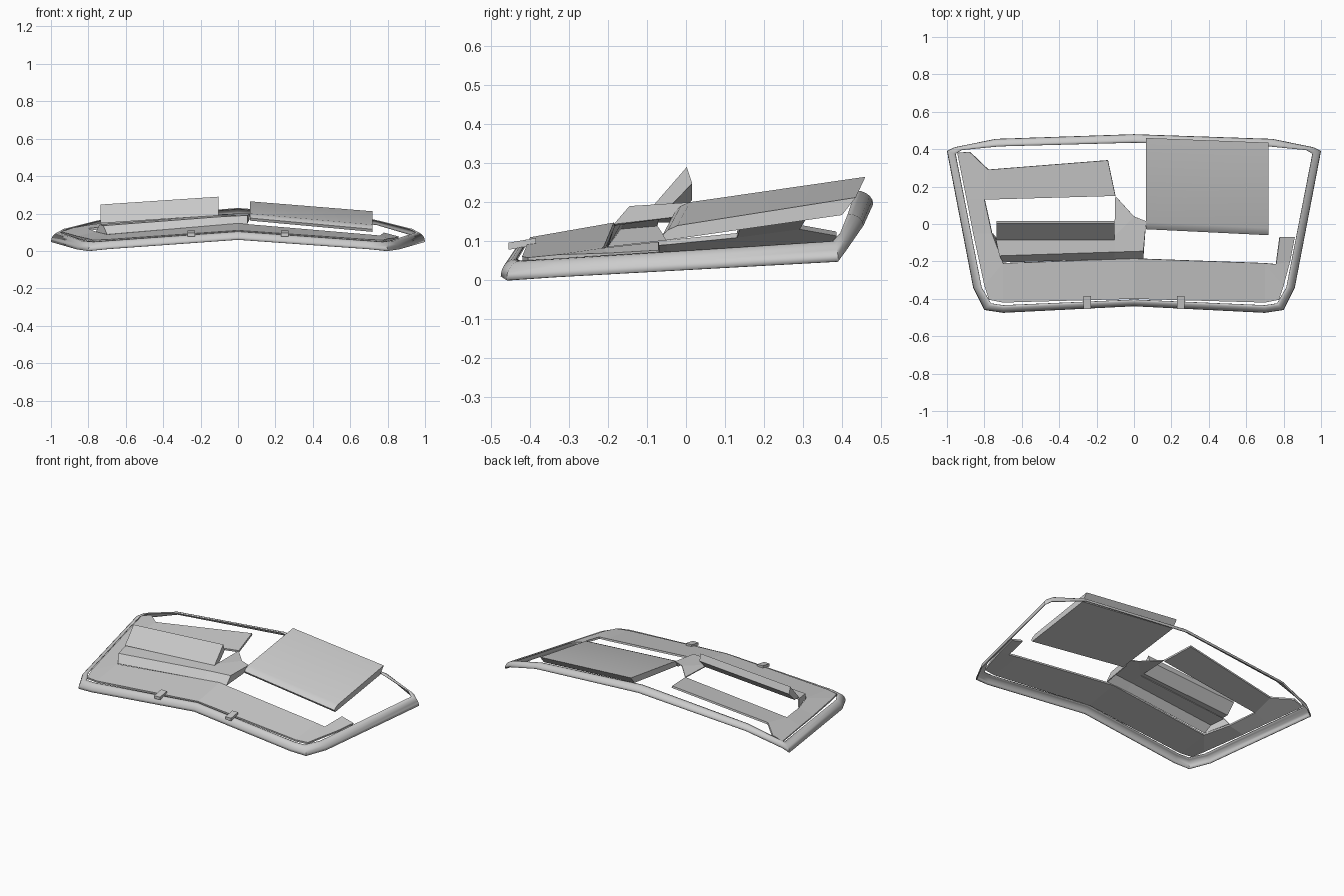
import bpy, bmesh, math
from mathutils import Vector

cube = bpy.data.objects.get("Cube")
if cube:
    bpy.data.objects.remove(cube)

grey = bpy.data.materials.new("plain_grey")
grey.use_nodes = True
grey.diffuse_color = (0.6, 0.6, 0.6, 1)
grey.node_tree.nodes["Principled BSDF"].inputs["Base Color"].default_value = (0.6, 0.6, 0.6, 1)


def build(name, faces, thickness=0, smooth=None):
    """Mesh from a list of point loops, welded, optionally given thickness."""
    bm = bmesh.new()
    for loop in faces:
        bm.faces.new([bm.verts.new(p) for p in loop])
    bmesh.ops.remove_doubles(bm, verts=bm.verts, dist=0.0005)
    bmesh.ops.recalc_face_normals(bm, faces=bm.faces)
    if thickness and sum(f.normal.z for f in bm.faces) < 0:
        bmesh.ops.reverse_faces(bm, faces=bm.faces)
    mesh = bpy.data.meshes.new(name)
    bm.to_mesh(mesh)
    bm.free()
    mesh.materials.append(grey)
    obj = bpy.data.objects.new(name, mesh)
    bpy.context.collection.objects.link(obj)
    if thickness:
        mod = obj.modifiers.new("thickness", 'SOLIDIFY')
        mod.thickness = thickness
        mod.offset = -1
    if smooth:
        bpy.ops.object.select_all(action='DESELECT')
        obj.select_set(True)
        bpy.context.view_layer.objects.active = obj
        bpy.ops.object.shade_smooth_by_angle(angle=math.radians(smooth))
    return obj


def loft(name, profile_a, profile_b, smooth=None):
    """Closed solid between two matching end profiles."""
    n = len(profile_a)
    sides = [[profile_a[i], profile_a[(i + 1) % n], profile_b[(i + 1) % n], profile_b[i]]
             for i in range(n)]
    return build(name, sides + [profile_a, profile_b[::-1]], smooth=smooth)


def surface(x, y):
    """Height of the creased base panel."""
    t = min(abs(x) / 0.8, 1)
    z = (0.18 + 0.175 * y) * (1 - t) + (0.105 + 0.12 * y) * t
    return z - max(abs(x) - 0.8, 0) * 0.33


def on_panel(points):
    return [(x, y, surface(x, y)) for x, y in points]


# Outer rim: rounded strip between an outer and a raised inner edge
outer = [(0, -.44, .06), (.70, -.475, .01), (.80, -.46, 0), (.86, -.34, .008),
         (1, .39, .048), (.96, .41, .075), (.74, .455, .14), (0, .48, .195)]
inner = [(0, -.405, .105), (.70, -.435, .055), (.765, -.425, .05), (.815, -.34, .055),
         (.955, .375, .1), (.92, .395, .12), (.72, .415, .17), (0, .435, .23)]


def whole(half):
    return half + [(-x, y, z) for x, y, z in half[-2:0:-1]]


STEPS = 5
rings = []
for o, i in zip(map(Vector, whole(outer)), map(Vector, whole(inner))):
    ring = []
    for k in range(STEPS + 1):
        a = math.pi / 2 * k / STEPS
        h, v = 1 - math.cos(a), math.sin(a)
        ring.append((o.x + (i.x - o.x) * h, o.y + (i.y - o.y) * h, o.z + (i.z - o.z) * v))
    rings.append(ring)
rim_faces = []
for j, ring in enumerate(rings):
    nxt = rings[(j + 1) % len(rings)]
    rim_faces += [[ring[k], nxt[k], nxt[k + 1], ring[k + 1]] for k in range(STEPS)]
build("rim", rim_faces, 0.006, 40)

# Base panel: front strip, side arms and rear beam
panel = []
for s in (1, -1):
    panel.append([(0, -.40), (s * .70, -.42), (s * .70, -.21), (0, -.185)])
    panel.append([(s * .70, -.42), (s * .775, -.405), (s * .80, -.33), (s * .70, -.21)])
panel += [
    [(.80, -.33), (.835, -.20), (.76, -.215), (.70, -.21)],
    [(.835, -.20), (.86, -.07), (.78, -.07), (.76, -.215)],
    [(-.80, -.33), (-.86, -.05), (-.76, -.05), (-.70, -.21)],
    [(-.86, -.05), (-.895, .13), (-.80, .13), (-.76, -.05)],
    [(-.895, .13), (-.945, .38), (-.88, .385), (-.78, .29), (-.80, .13)],
    [(-.80, .13), (-.78, .29), (-.14, .34), (-.10, .15)],
]
build("base_panel", [on_panel(f) for f in panel], 0.012)

# Scoop: front wall, top shelf, end wall and the bridge to the rear beam
base_l, base_r = on_panel([(-.70, -.205), (.05, -.185)])
top_l, top_m, top_r = (-.72, -.17, .135), (-.105, -.15, .182), (.05, -.145, .19)
shelf_l, shelf_m = (-.74, -.075, .142), (-.105, -.065, .192)
bridge_r, bridge_c = (.065, .015, .2), (0, .04, .2)
beam_corner = (-.10, .15, surface(-.10, .15))
wall_m = (-.105, -.189, surface(-.105, -.189))
build("scoop", [
    [base_l, wall_m, top_m, top_l],
    [wall_m, base_r, top_r, top_m],
    [top_l, top_m, shelf_m, shelf_l],
    [top_m, top_r, bridge_r, bridge_c, shelf_m],
    [shelf_m, bridge_c, beam_corner],
    [base_r, (.06, 0, .165), bridge_r, top_r],
    [base_l, top_l, shelf_l, (-.76, -.05, surface(-.76, -.05))],
], 0.006)

# Raised flap leaning back over the scoop
flap = [[(x, -.085, z), (x, .002, z + .1), (x, .016, z + .058), (x, -.04, z)]
        for x, z in ((-.735, .148), (-.105, .19))]
loft("raised_flap", *flap)


# Large lid with a rounded nose and an undercut back edge
def lid_profile(x, front, back, drop, z_back):
    return [(x, front, drop), (x, front - .008, drop + .014), (x, front + .006, drop + .027),
            (x, front + .03, drop + .038), (x, back, z_back), (x, back - .035, z_back - .045)]


loft("large_lid", lid_profile(.065, -.02, .46, .162, .265),
     lid_profile(.72, -.052, .435, .102, .212), 35)

# Two small tabs joining the panel to the rim
for side, label in ((1, "left"), (-1, "right")):
    x = side * .25
    ends = [[(cx, -.455, .078), (cx, -.455, .096), (cx, -.385, .108), (cx, -.385, .09)]
            for cx in (x - .02, x + .02)]
    loft(label + "_tab", *ends)
